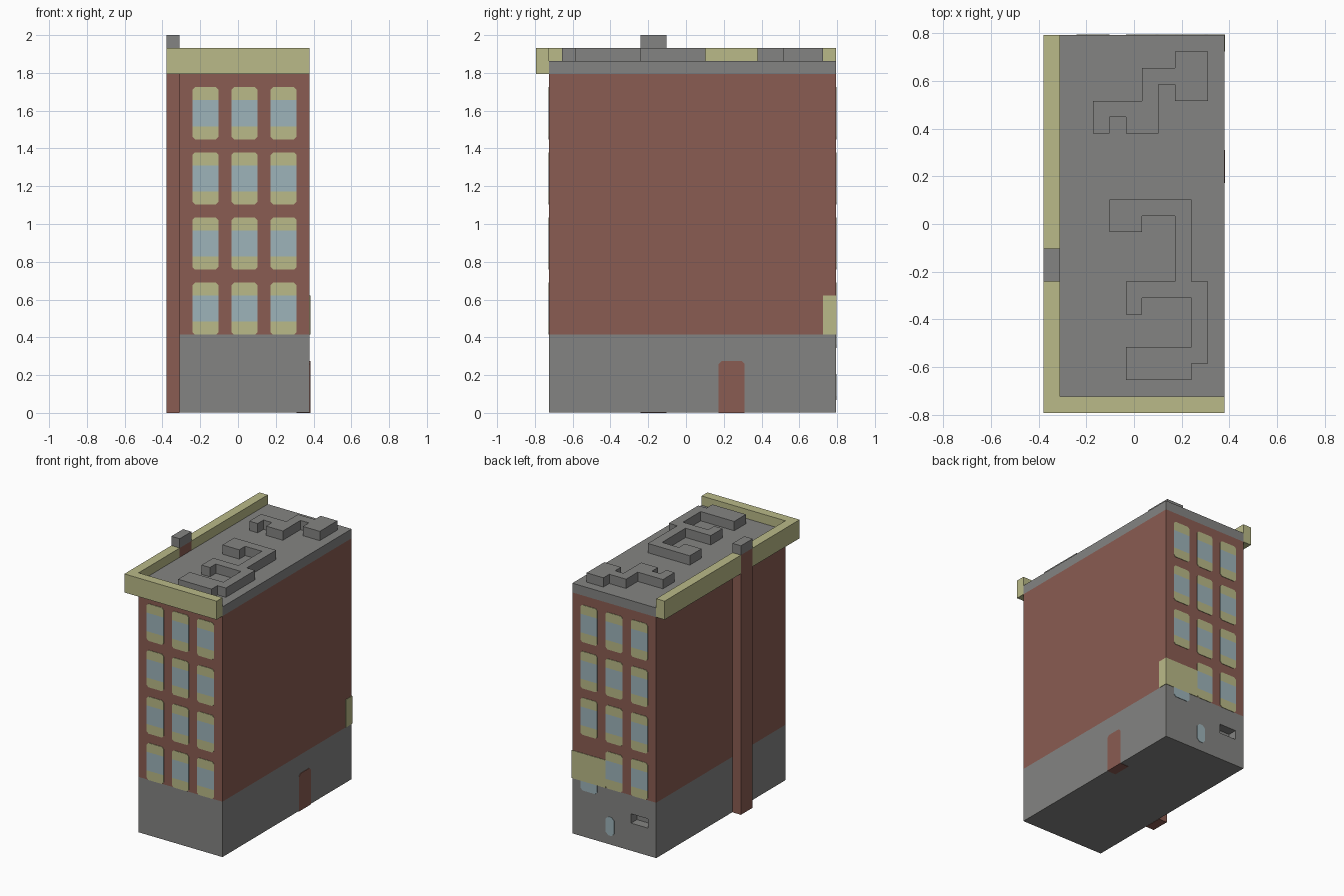
import bpy
import bmesh
from mathutils import Vector

if "Cube" in bpy.data.objects:
    bpy.data.objects.remove(bpy.data.objects["Cube"])

U = 2 / 29            # block size: the building sits on an 11 x 23 x 29 block grid
SKIN = 0.05           # how far painted plates stand proud, in blocks
ORIGIN = Vector((5.5, 11.5, 0))


def material(name, rgb):
    mat = bpy.data.materials.new(name)
    mat.use_nodes = True
    mat.diffuse_color = (*rgb, 1)
    mat.node_tree.nodes["Principled BSDF"].inputs["Base Color"].default_value = (*rgb, 1)
    return mat


GREY = material("concrete grey", (0.231, 0.231, 0.224))
BRICK = material("brick red", (0.254, 0.107, 0.084))
CREAM = material("cream trim", (0.491, 0.491, 0.246))
GLASS = material("pale blue glass", (0.337, 0.456, 0.491))


def prism(name, outline, depth, mats, cuts=()):
    """Extrude an outline by depth; mats[i] colours the band above the i-th height cut."""
    bm = bmesh.new()
    face = bm.faces.new([bm.verts.new(p) for p in outline])
    grown = bmesh.ops.extrude_face_region(bm, geom=[face])["geom"]
    bmesh.ops.translate(bm, vec=depth, verts=[v for v in grown if isinstance(v, bmesh.types.BMVert)])
    for z in cuts:
        bmesh.ops.bisect_plane(bm, geom=bm.verts[:] + bm.edges[:] + bm.faces[:],
                               plane_co=(0, 0, z), plane_no=(0, 0, 1))
    bmesh.ops.recalc_face_normals(bm, faces=bm.faces)
    for f in bm.faces:
        f.material_index = sum(f.calc_center_median().z > z for z in cuts)
    for v in bm.verts:
        v.co = (v.co - ORIGIN) * U
    mesh = bpy.data.meshes.new(name)
    bm.to_mesh(mesh)
    bm.free()
    used = list(dict.fromkeys(mats))
    for p in mesh.polygons:
        p.material_index = used.index(mats[p.material_index])
    for m in used:
        mesh.materials.append(m)
    obj = bpy.data.objects.new(name, mesh)
    bpy.context.collection.objects.link(obj)
    return obj


def slab(name, plan, z0, z1, mats, cuts=()):
    return prism(name, [(x, y, z0) for x, y in plan], (0, 0, z1 - z0), mats, cuts)


def box(name, x0, x1, y0, y1, z0, z1, mats, cuts=()):
    return slab(name, [(x0, y0), (x1, y0), (x1, y1), (x0, y1)], z0, z1, mats, cuts)


def clipped(a0, a1, z0, z1, low, high):
    """Rectangle with its lower and upper corners clipped."""
    pts = [(a0 + low, z0), (a1 - low, z0), (a1, z0 + low), (a1, z1 - high),
           (a1 - high, z1), (a0 + high, z1), (a0, z1 - high), (a0, z0 + low)]
    return list(dict.fromkeys(pts))


def wall_plate(name, x0, x1, z0, z1, y, low, high, mats, cuts=()):
    """Thin plate straddling a wall that faces along y."""
    pts = [(x, y - SKIN, z) for x, z in clipped(x0, x1, z0, z1, low, high)]
    return prism(name, pts, (0, 2 * SKIN, 0), mats, cuts)


# Main block: grey ground floor, brick storeys, grey roof edge
body = box("building_body", 1, 11, 1, 23, 0.03, 27, [GREY, BRICK, GREY], (6, 26))

# Recessed vent in the back wall
cutter = box("vent_cutter", 2, 4, 22, 24, 3, 4, [GREY])
cutter.hide_render = True
cut = body.modifiers.new("vent", "BOOLEAN")
cut.operation = "DIFFERENCE"
cut.solver = "EXACT"
cut.object = cutter
bpy.context.view_layer.objects.active = body
bpy.ops.object.modifier_apply(modifier="vent")
bpy.data.objects.remove(cutter)

# Chimney stack with grey cap
box("chimney", 0, 1, 8, 10, 0, 29, [BRICK, GREY], (28,))

# Cornice around the front and one side, broken by the chimney
slab("front_cornice", [(0, 0), (11, 0), (11, 1), (1, 1), (1, 8), (0, 8)], 26, 28, [CREAM])
box("side_cornice", 0, 1, 10, 23, 26, 28, [CREAM])

# Raised ducts on the roof
slab("rear_roof_duct",
     [(3, 17), (4, 17), (4, 18), (5, 18), (5, 17), (7, 17), (7, 20), (8, 20),
      (8, 19), (10, 19), (10, 22), (8, 22), (8, 21), (6, 21), (6, 19), (3, 19)],
     27, 28, [GREY])
slab("front_roof_duct",
     [(4, 13), (4, 11), (6, 11), (6, 12), (8, 12), (8, 8), (5, 8), (5, 6), (6, 6), (6, 7),
      (9, 7), (9, 4), (5, 4), (5, 2), (9, 2), (9, 3), (10, 3), (10, 8), (9, 8), (9, 13)],
     27, 28, [GREY])

# Windows: glass between cream lintel and sill, on front and back
for side, y in (("front", 1), ("back", 23)):
    for z in range(6, 26, 5):
        for x in (2, 5, 8):
            if side == "back" and (x, z) == (8, 6):
                continue      # the sign takes this place
            wall_plate(f"{side}_window", x, x + 2, z, z + 4, y, 0.2, 0.2,
                       [CREAM, GLASS, CREAM], (z + 1, z + 3))

# Sign wrapped around the back corner, with a glass pane under it
box("corner_sign", 7, 11 + SKIN, 22, 23 + SKIN, 6, 9, [CREAM])
wall_plate("pane_under_sign", 8, 10, 5, 6, 23, 0.25, 0, [GLASS])

# Small back window on the ground floor
wall_plate("small_back_window", 6, 7, 1, 3, 23, 0.3, 0.3, [GLASS])

# Side door and its threshold on the underside
door = [(11 - SKIN, y, z) for y, z in clipped(14, 16, 0, 4, 0, 0.25)]
prism("side_door", door, (2 * SKIN, 0, 0), [BRICK])
box("door_threshold", 10, 11, 14, 16, 0, 0.06, [BRICK])
